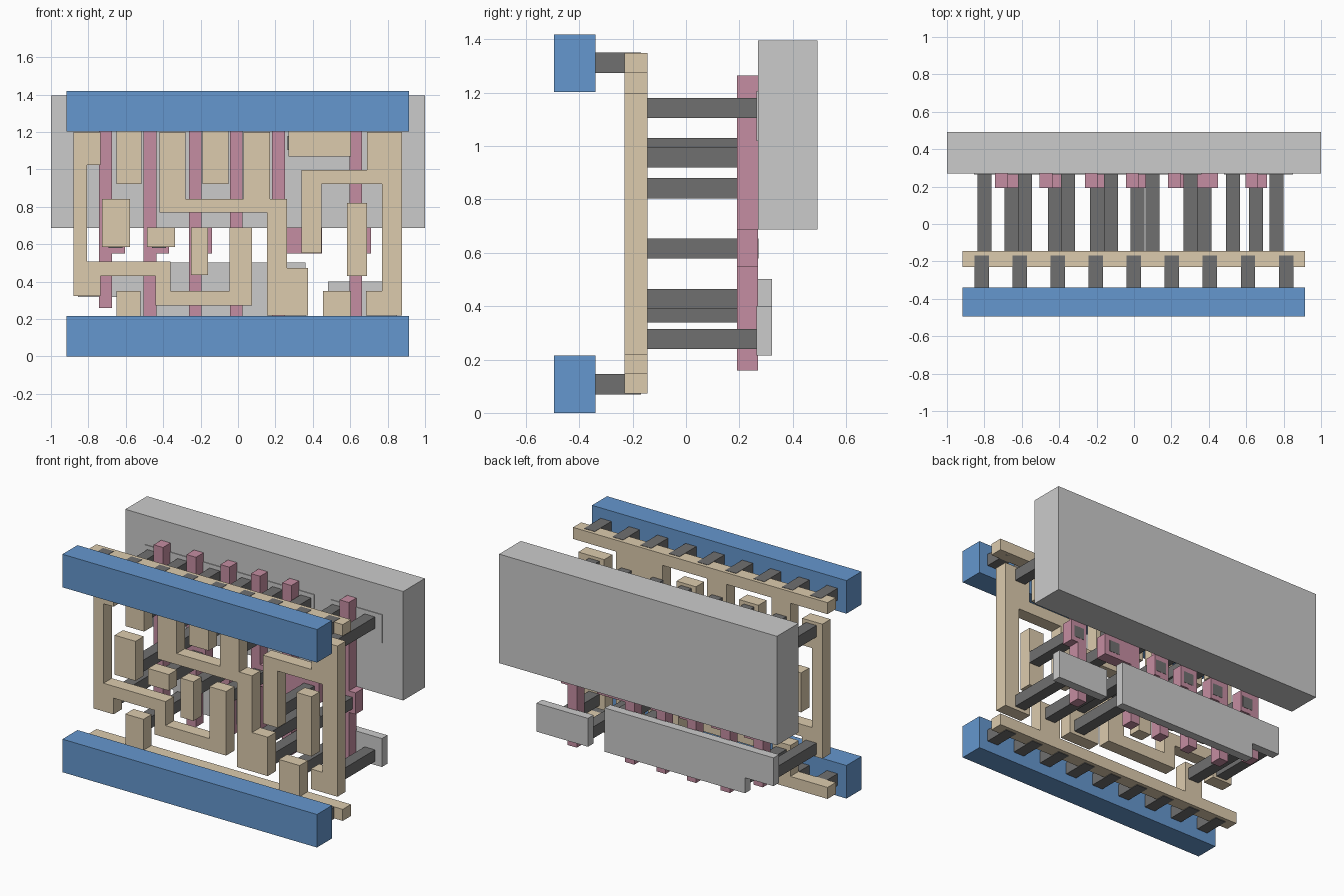
import bpy, bmesh


def material(name, rgb):
    m = bpy.data.materials.new(name)
    m.diffuse_color = (*rgb, 1)
    return m


BLUE = material("blue_metal", (0.13, 0.31, 0.62))
TAN = material("tan_wiring", (0.72, 0.60, 0.42))
PINK = material("pink_gate", (0.56, 0.27, 0.36))
DARK = material("dark_contact", (0.16, 0.16, 0.16))

# depth range (y) of every layer
Y_METAL = (-0.495, -0.34)
Y_PLUG = (-0.34, -0.168)
Y_WIRE = (-0.23, -0.145)
Y_GATE = (0.192, 0.27)
Y_DIFF = (0.265, 0.322)
Y_WELL = (0.27, 0.493)


def slab(name, outlines, depth, mat=None):
    """Extrude flat x-z outlines between two depths into one object."""
    bm = bmesh.new()
    for pts in outlines:
        front = [bm.verts.new((x, depth[0], z)) for x, z in pts]
        face = bm.faces.new(front)
        ext = bmesh.ops.extrude_face_region(bm, geom=[face], use_keep_orig=True)
        for v in ext["geom"]:
            if isinstance(v, bmesh.types.BMVert):
                v.co.y = depth[1]
    bmesh.ops.recalc_face_normals(bm, faces=bm.faces[:])
    me = bpy.data.meshes.new(name)
    bm.to_mesh(me)
    bm.free()
    ob = bpy.data.objects.new(name, me)
    bpy.context.collection.objects.link(ob)
    if mat:
        me.materials.append(mat)
    return ob


def rect(x0, x1, z0, z1):
    return [(x0, z0), (x1, z0), (x1, z1), (x0, z1)]


def square(x, z, h=0.0375):
    return rect(x - h, x + h, z - h, z + h)


# well block and the active areas
slab("well_block", [rect(-1, 1, 0.688, 1.397)], Y_WELL)
slab("upper_active_area", [[(-0.855, 1.021), (-0.65, 1.021), (-0.65, 0.765), (0.36, 0.765),
                            (0.36, 1.207), (-0.855, 1.207)]], Y_DIFF)
slab("upper_active_area_small", [rect(0.48, 0.85, 1.021, 1.207)], Y_DIFF)
slab("lower_active_area", [[(-0.855, 0.318), (-0.65, 0.318), (-0.65, 0.217), (0.36, 0.217),
                            (0.36, 0.502), (-0.855, 0.502)]], Y_DIFF)
slab("lower_active_area_small", [rect(0.48, 0.85, 0.217, 0.402)], Y_DIFF)

# gate strips, each with a side pad: left, right, pad right, bottom
gates = [(-0.742, -0.675, -0.605, 0.26), (-0.505, -0.437, -0.37, 0.16),
         (-0.262, -0.196, -0.14, 0.16), (-0.042, 0.025, 0.065, 0.16),
         (0.183, 0.25, 0.45, 0.16), (0.597, 0.663, 0.712, 0.16)]
for i, (a, b, p, low) in enumerate(gates):
    slab(f"gate_strip_{i + 1}", [[(a, low), (b, low), (b, 0.55), (p, 0.55), (p, 0.69),
                                  (b, 0.69), (b, 1.265), (a, 1.265)]], Y_GATE, PINK)

# long contacts from wiring to gates and to active areas
slab("gate_contacts", [square(x, 0.618) for x in (-0.655, -0.423, -0.198, 0.018, 0.378, 0.653)],
     (-0.146, 0.2715), DARK)
columns = {-0.80: (0.378, 1.143), -0.583: (0.278, 0.993, 1.143), -0.352: (0.843, 0.993, 1.143),
           -0.123: (0.993, 1.143), 0.10: (0.958, 1.143), 0.303: (0.278, 0.428, 1.143),
           0.53: (0.278, 1.143), 0.763: (0.278, 1.143)}
slab("active_contacts", [square(x, z) for x, zs in columns.items() for z in zs],
     (-0.146, 0.27), DARK)

# wiring rails with their branches
X0, X1 = -0.917, 0.915
slab("lower_wiring_rail", [[(X0, 0.073), (X1, 0.073), (X1, 0.148), (0.605, 0.148), (0.605, 0.35),
                            (0.455, 0.35), (0.455, 0.148), (-0.52, 0.148), (-0.52, 0.35),
                            (-0.65, 0.35), (-0.65, 0.148), (X0, 0.148)]], Y_WIRE, TAN)
rail = [(X1, 1.35), (X0, 1.35), (X0, 1.275)]
for a, b, low in ((-0.65, -0.515, 0.922), (-0.19, -0.05, 0.922), (0.27, 0.605, 1.07)):
    rail += [(a, 1.275), (a, low), (b, low), (b, 1.275)]
slab("upper_wiring_rail", [rail + [(X1, 1.275)]], Y_WIRE, TAN)

# winding wires
slab("left_wire", [[(-0.88, 0.325), (-0.735, 0.325), (-0.735, 0.43), (-0.44, 0.43), (-0.44, 0.273),
                    (0.075, 0.273), (0.075, 0.69), (-0.045, 0.69), (-0.045, 0.352),
                    (-0.36, 0.352), (-0.36, 0.508), (-0.807, 0.508), (-0.807, 1.025),
                    (-0.735, 1.025), (-0.735, 1.2), (-0.88, 1.2)]], Y_WIRE, TAN)
slab("middle_wire", [[(0.155, 0.22), (0.375, 0.22), (0.375, 0.473), (0.262, 0.473), (0.262, 0.842),
                      (0.17, 0.842), (0.17, 1.2), (0.03, 1.2), (0.03, 0.842), (-0.28, 0.842),
                      (-0.28, 1.2), (-0.42, 1.2), (-0.42, 0.77), (0.155, 0.77)]], Y_WIRE, TAN)
slab("right_wire", [[(0.685, 0.22), (0.877, 0.22), (0.877, 1.2), (0.69, 1.2), (0.69, 0.998),
                     (0.34, 0.998), (0.34, 0.553), (0.447, 0.553), (0.447, 0.922),
                     (0.77, 0.922), (0.77, 0.35), (0.685, 0.35)]], Y_WIRE, TAN)

# input pads
pads = [(-0.727, -0.577, 0.585, 0.842), (-0.487, -0.337, 0.585, 0.69),
        (-0.252, -0.16, 0.435, 0.69), (0.583, 0.69, 0.432, 0.82)]
for i, p in enumerate(pads):
    slab(f"input_pad_{i + 1}", [rect(*p)], Y_WIRE, TAN)

# metal power bars and the plugs that join them to the rails
for name, z in (("lower", 0.1085), ("upper", 1.3115)):
    slab(name + "_metal_bar", [rect(X0, X1, z - 0.1075, z + 0.1075)], Y_METAL, BLUE)
    slab(name + "_plugs", [square(-0.815 + 0.2035 * k, z + (0.002 if z > 1 else -0.001), 0.0385)
                           for k in range(9)], Y_PLUG, DARK)

# stand the model exactly on the ground
low = min(v.co.z for o in bpy.data.objects for v in o.data.vertices)
for o in bpy.data.objects:
    o.location.z = -low
